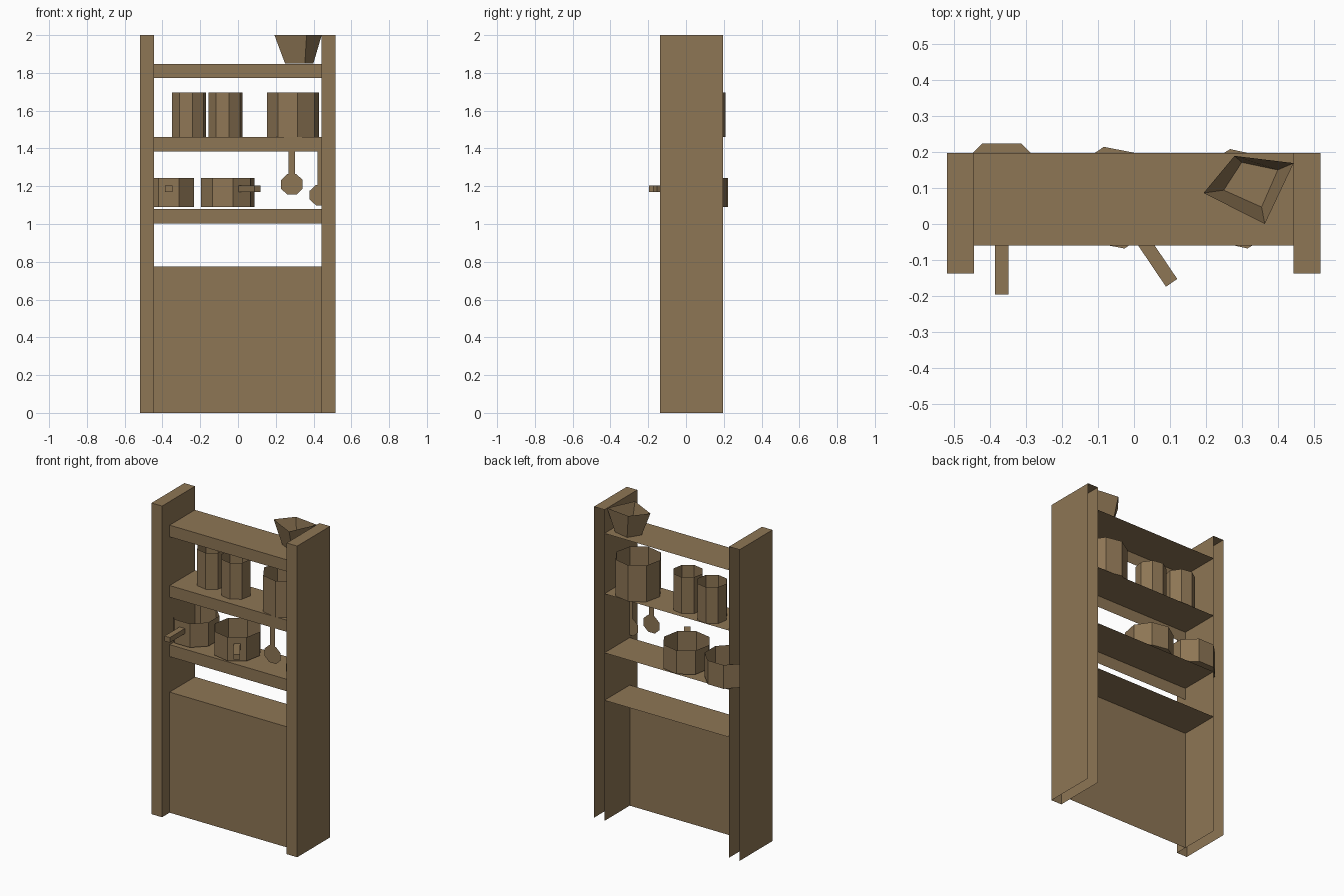
import bpy, bmesh
from math import cos, sin, pi, radians
from mathutils import Matrix

if "Cube" in bpy.data.objects:
    bpy.data.objects.remove(bpy.data.objects["Cube"])

wood = bpy.data.materials.new("brown")
wood.diffuse_color = (0.27, 0.18, 0.09, 1)
wood.use_nodes = True
wood.node_tree.nodes["Principled BSDF"].inputs["Base Color"].default_value = wood.diffuse_color


def finish(name, bm):
    me = bpy.data.meshes.new(name)
    bm.to_mesh(me)
    bm.free()
    me.materials.append(wood)
    ob = bpy.data.objects.new(name, me)
    bpy.context.scene.collection.objects.link(ob)
    return ob


def box(bm, x0, x1, y0, y1, z0, z1, turn=Matrix()):
    """Add a box; returns its faces keyed by the side they face."""
    m = Matrix.Translation(((x0 + x1) / 2, (y0 + y1) / 2, (z0 + z1) / 2)) \
        @ Matrix.Diagonal((x1 - x0, y1 - y0, z1 - z0, 1))
    verts = bmesh.ops.create_cube(bm, size=1, matrix=turn @ m)["verts"]
    return list({f for v in verts for f in v.link_faces})


def panel_box(name, x0, x1, y0, y1, z0, z1, missing):
    """Box with the hidden sides left off."""
    dirs = {"back": (0, 1, 0), "bottom": (0, 0, -1), "left": (-1, 0, 0), "right": (1, 0, 0)}
    bm = bmesh.new()
    faces = box(bm, x0, x1, y0, y1, z0, z1)
    bm.normal_update()
    drop = [f for f in faces if any(sum(a * b for a, b in zip(f.normal, dirs[m])) > 0.9
                                    for m in missing)]
    bmesh.ops.delete(bm, geom=drop, context="FACES")
    return finish(name, bm)


def cup(bm, low, high, z0, z1):
    """Thin open vessel between two counter-clockwise rings, with a floor."""
    a = [bm.verts.new((x, y, z0)) for x, y in low]
    b = [bm.verts.new((x, y, z1)) for x, y in high]
    n = len(a)
    for i in range(n):
        j = (i + 1) % n
        bm.faces.new((a[i], a[j], b[j], b[i]))
    bm.faces.new(a[::-1])


def octagon(cx, cy, r, first):
    return [(cx + r * cos(radians(first) + k * pi / 4),
             cy + r * sin(radians(first) + k * pi / 4)) for k in range(8)]


# side posts, open at the back and underneath
panel_box("left_post", -0.519, -0.444, -0.137, 0.197, 0, 2, ("back", "bottom"))
panel_box("right_post", 0.442, 0.517, -0.137, 0.197, 0, 2, ("back", "bottom"))

# counter and shelves: a top sheet with a front sheet
for name, top, drop in (("counter", 0.775, 0.775), ("lower_shelf", 1.08, 0.077),
                        ("middle_shelf", 1.46, 0.075), ("upper_shelf", 1.848, 0.075)):
    panel_box(name, -0.444, 0.442, -0.06, 0.197, top - drop, top,
              ("back", "bottom", "left", "right"))

# saucepans, each with a handle square to one flat side
for name, x, y, angle in (("left_saucepan", -0.367, 0.09, -90),
                          ("right_saucepan", -0.055, 0.073, -56)):
    r = 0.144
    bm = bmesh.new()
    ring = octagon(x, y, r, angle + 22.5)
    cup(bm, ring, ring, 1.09, 1.243)
    turn = Matrix.Translation((x, y, 0)) @ Matrix.Rotation(radians(angle), 4, "Z")
    box(bm, r * cos(pi / 8), 0.285, -0.019, 0.019, 1.17, 1.203, turn)
    finish(name, bm)

# storage jars
for name, x, y, r, first in (("left_jar", -0.26, 0.106, 0.092, 12),
                             ("middle_jar", -0.066, 0.075, 0.092, 12),
                             ("large_jar", 0.291, 0.07, 0.14, 10)):
    bm = bmesh.new()
    ring = octagon(x, y, r, first)
    cup(bm, ring, ring, 1.461, 1.695)
    finish(name, bm)

# tapered four-sided bowl on the top shelf
bm = bmesh.new()
cup(bm, [(0.299, 0.171), (0.249, 0.094), (0.354, 0.047), (0.399, 0.15)],
    [(0.279, 0.189), (0.193, 0.086), (0.363, 0.0), (0.443, 0.169)], 1.85, 2.0)
finish("tapered_bowl", bm)

# flat spoons hanging behind the middle shelf lip
for name, x, z in (("spoon", 0.285, 1.21), ("long_spoon", 0.437, 1.153)):
    bm = bmesh.new()
    y = -0.056
    bowl = [(x + px * 1.06, y, z + pz) for px, pz in octagon(0, 0, 0.059, 22.5)]
    bm.faces.new([bm.verts.new(p) for p in bowl])
    stem = [(x - 0.017, z + 0.054), (x + 0.017, z + 0.054), (x + 0.017, 1.42), (x - 0.017, 1.42)]
    bm.faces.new([bm.verts.new((px, y, pz)) for px, pz in stem])
    finish(name, bm)
